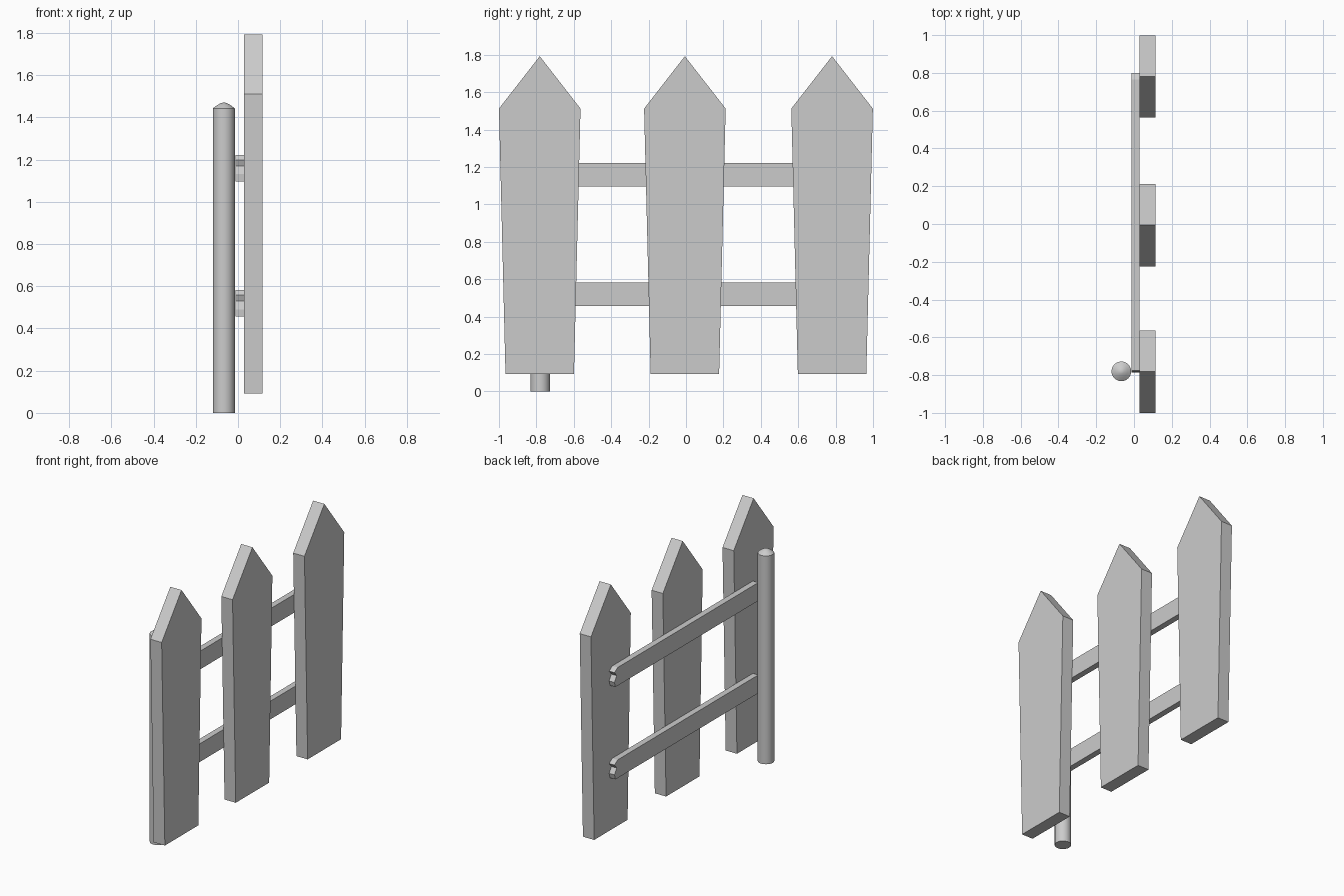
import bpy, bmesh, math

if "Cube" in bpy.data.objects:
    bpy.data.objects.remove(bpy.data.objects["Cube"])


def extrude_profile(name, pts, x0, x1):
    """Solid from a (y, z) outline, extruded along x."""
    bm = bmesh.new()
    face = bm.faces.new([bm.verts.new((x0, y, z)) for y, z in pts])
    res = bmesh.ops.extrude_face_region(bm, geom=[face])
    moved = [g for g in res["geom"] if isinstance(g, bmesh.types.BMVert)]
    bmesh.ops.translate(bm, verts=moved, vec=(x1 - x0, 0, 0))
    bmesh.ops.recalc_face_normals(bm, faces=bm.faces)
    return add_object(name, bm)


def add_object(name, bm):
    mesh = bpy.data.meshes.new(name)
    bm.to_mesh(mesh)
    bm.free()
    obj = bpy.data.objects.new(name, mesh)
    bpy.context.collection.objects.link(obj)
    return obj


# Tapered, pointed pickets
for i, y in enumerate((-0.782, -0.006, 0.781)):
    outline = [(-0.183, 0.092), (0.183, 0.092), (0.218, 1.512),
               (0, 1.792), (-0.218, 1.512)]
    extrude_profile(f"picket_{i + 1}", [(y + a, z) for a, z in outline], 0.029, 0.115)

# Rails with rough broken ends
for name, z in (("lower_rail", 0.456), ("upper_rail", 1.096)):
    outline = [(-0.783, 0), (0.79, 0), (0.80, 0.035), (0.775, 0.073),
               (0.80, 0.103), (0.765, 0.126), (-0.775, 0.126),
               (-0.783, 0.103), (-0.77, 0.073), (-0.785, 0.035)]
    extrude_profile(name, [(y, z + h) for y, h in outline], -0.012, 0.03)

# Round post with a shallow domed top, made by spinning a profile
bm = bmesh.new()
px, py = -0.067, -0.78
profile = [(0, 0), (0.052, 0), (0.052, 1.443), (0.032, 1.458),
           (0.014, 1.468), (0, 1.471)]
verts = [bm.verts.new((px + r, py, z)) for r, z in profile]
edges = [bm.edges.new(pair) for pair in zip(verts, verts[1:])]
bmesh.ops.spin(bm, geom=verts + edges, cent=(px, py, 0), axis=(0, 0, 1),
               angle=math.tau, steps=32, use_duplicate=False)
bmesh.ops.remove_doubles(bm, verts=bm.verts, dist=0.0005)
bmesh.ops.recalc_face_normals(bm, faces=bm.faces)
post = add_object("post", bm)
bpy.context.view_layer.objects.active = post
post.select_set(True)
bpy.ops.object.shade_smooth_by_angle(angle=math.radians(30))
